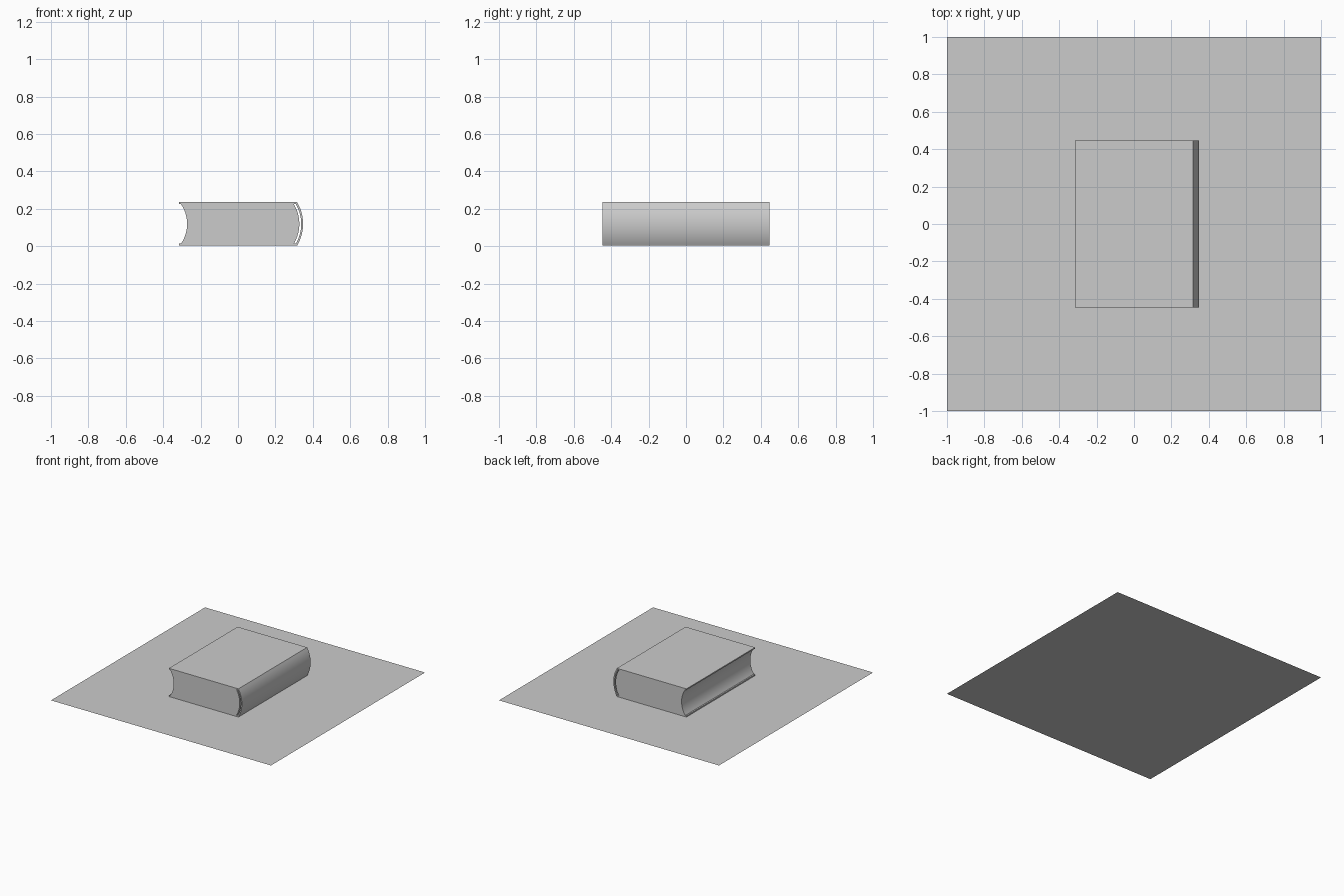
import bpy
import bmesh
import math

if "Cube" in bpy.data.objects:
    bpy.data.objects.remove(bpy.data.objects["Cube"])

HALF_LEN = 0.446      # half the book's length along y
MID_Z = 0.119         # middle of the book's thickness
SEGS = 14


def arc(x_edge, half_h, bulge):
    """Points of a shallow circular arc, bottom to top, bowed by bulge in +x."""
    r = (half_h ** 2 + bulge ** 2) / (2 * bulge)
    a = math.asin(half_h / r)
    cx = x_edge + bulge - r
    return [(cx + r * math.cos(t), MID_Z + r * math.sin(t))
            for t in (-a + 2 * a * i / SEGS for i in range(SEGS + 1))]


def extrude_profile(name, pts):
    """Extrude a closed x-z outline along the length of the book."""
    bm = bmesh.new()
    face = bm.faces.new([bm.verts.new((x, -HALF_LEN, z)) for x, z in pts])
    ext = bmesh.ops.extrude_face_region(bm, geom=[face])
    verts = [v for v in ext["geom"] if isinstance(v, bmesh.types.BMVert)]
    bmesh.ops.translate(bm, verts=verts, vec=(0, 2 * HALF_LEN, 0))
    bmesh.ops.recalc_face_normals(bm, faces=bm.faces)
    mesh = bpy.data.meshes.new(name)
    bm.to_mesh(mesh)
    bm.free()
    obj = bpy.data.objects.new(name, mesh)
    bpy.context.collection.objects.link(obj)
    bpy.context.view_layer.objects.active = obj
    obj.select_set(True)
    bpy.ops.object.shade_smooth_by_angle(angle=math.radians(30))
    obj.select_set(False)
    return obj


# Table surface
bpy.ops.mesh.primitive_plane_add(size=2)
bpy.context.object.name = "ground_sheet"
bpy.context.object.select_set(False)

# Cover: two boards joined by a rounded spine
outer = arc(0.316, 0.116, 0.032)
inner = arc(0.309, 0.106, 0.029)
extrude_profile("cover", [(-0.316, outer[0][1])] + outer
                + [(-0.316, outer[-1][1]), (-0.316, inner[-1][1])]
                + inner[::-1] + [(-0.316, inner[0][1])])

# Page block: rounded at the spine, hollowed at the fore edge
back = arc(0.298, 0.106, 0.030)
fore = arc(-0.305, 0.106, 0.033)
extrude_profile("pages", back + fore[::-1])
